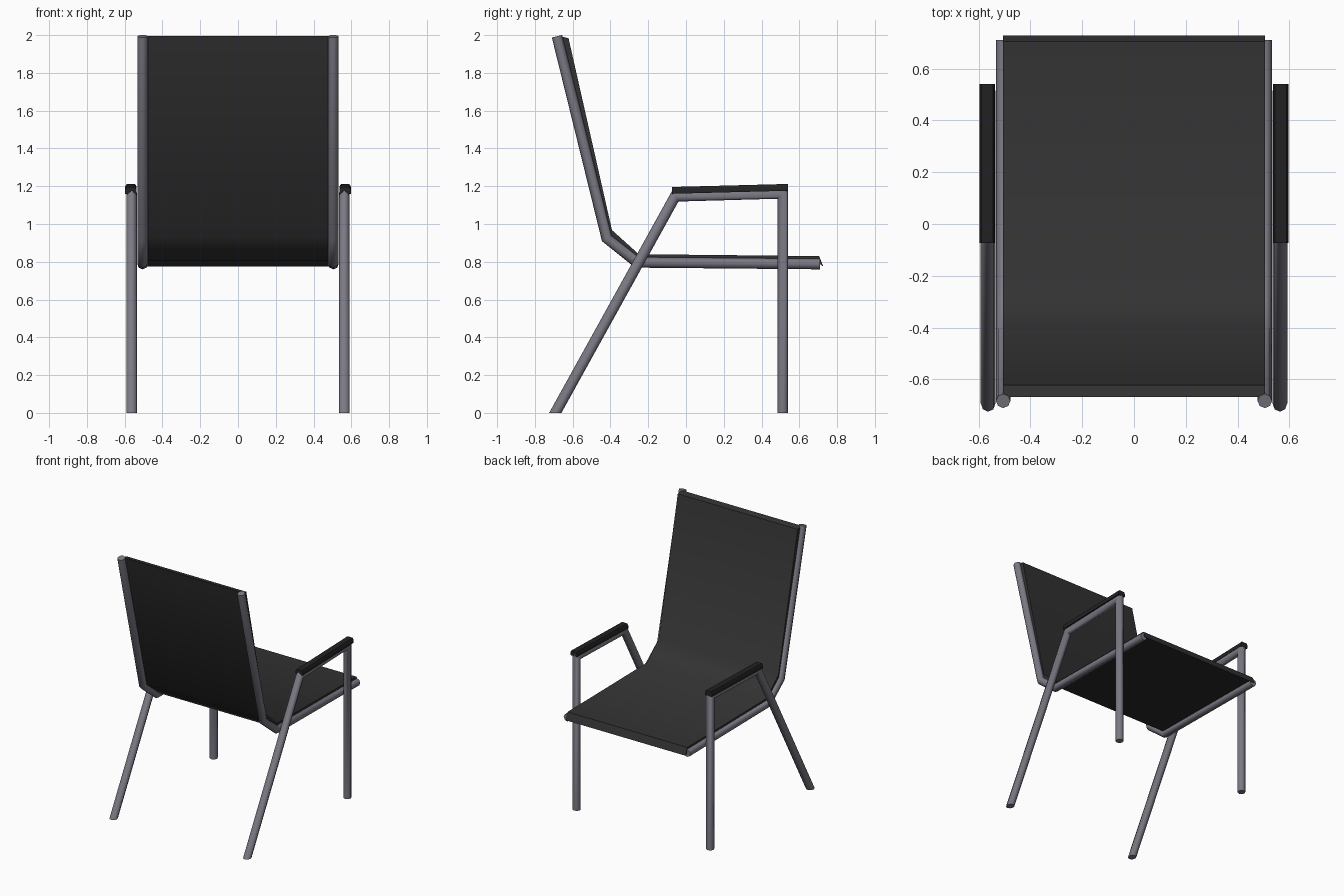
import bpy, bmesh, math
from mathutils import Vector

if "Cube" in bpy.data.objects:
    bpy.data.objects.remove(bpy.data.objects["Cube"])


def material(name, rgb):
    m = bpy.data.materials.new(name)
    m.diffuse_color = (*rgb, 1)
    m.use_nodes = True
    m.node_tree.nodes["Principled BSDF"].inputs["Base Color"].default_value = m.diffuse_color
    return m


METAL = material("grey metal", (0.20, 0.19, 0.23))
FABRIC = material("charcoal fabric", (0.032, 0.032, 0.032))
PAD = material("black armrest", (0.016, 0.016, 0.016))


def finish(name, bm, mat, angle):
    bmesh.ops.recalc_face_normals(bm, faces=bm.faces)
    me = bpy.data.meshes.new(name)
    bm.to_mesh(me)
    bm.free()
    me.materials.append(mat)
    ob = bpy.data.objects.new(name, me)
    bpy.context.collection.objects.link(ob)
    bpy.ops.object.select_all(action='DESELECT')
    ob.select_set(True)
    bpy.context.view_layer.objects.active = ob
    bpy.ops.object.shade_smooth_by_angle(angle=math.radians(angle))
    return ob


def tube(name, x, path, r, flat_ends=False, sides=8):
    """Mitred tube along a (y, z) path lying in the plane at x."""
    pts = [Vector(p) for p in path]
    bm = bmesh.new()
    rings = []
    for i, p in enumerate(pts):
        a = (p - pts[i - 1]).normalized() if i else None
        b = (pts[i + 1] - p).normalized() if i < len(pts) - 1 else None
        d = a or b
        n = Vector((-d.y, d.x))
        if a and b:                       # mitre at the bend
            t = (a + b).normalized()
            m = Vector((-t.y, t.x))
            m = m / m.dot(n)
        elif flat_ends:                   # foot cut level with the floor
            m = Vector((1, 0)) / n.x
        else:
            m = n
        ring = []
        for k in range(sides):
            ang = 2 * math.pi * k / sides
            q = p + m * r * math.cos(ang)
            ring.append(bm.verts.new((x + r * math.sin(ang), q.x, q.y)))
        rings.append(ring)
    for r0, r1 in zip(rings, rings[1:]):
        for k in range(sides):
            j = (k + 1) % sides
            bm.faces.new((r0[k], r0[j], r1[j], r1[k]))
    bm.faces.new(rings[0])
    bm.faces.new(rings[-1])
    return finish(name, bm, METAL, 50)


def extrude_profile(name, profile, x0, x1, mat, angle):
    """Solid from a (y, z) outline spanning x0..x1."""
    bm = bmesh.new()
    a = [bm.verts.new((x0, y, z)) for y, z in profile]
    b = [bm.verts.new((x1, y, z)) for y, z in profile]
    for i in range(len(a)):
        j = (i + 1) % len(a)
        bm.faces.new((a[i], a[j], b[j], b[i]))
    bm.faces.new(a)
    bm.faces.new(b)
    return finish(name, bm, mat, angle)


rail_path = [(0.71, 0.788), (-0.26, 0.797), (-0.42, 0.925), (-0.683, 1.994)]
leg_path = [(0.512, 0), (0.512, 1.163), (-0.057, 1.147), (-0.692, 0)]

for side, s in (("left", -1), ("right", 1)):
    # Seat and back rail, then leg and arm frame
    tube(side + "_seat_rail", s * 0.505, rail_path, 0.028)
    tube(side + "_leg_frame", s * 0.563, leg_path, 0.0285, flat_ends=True)
    # Armrest pad with chamfered top
    bm = bmesh.new()
    section = [(-0.03, 0), (0.03, 0), (0.03, 0.022), (0.022, 0.036),
               (-0.022, 0.036), (-0.03, 0.022)]
    ends = [[bm.verts.new((s * 0.567 + u, y, z + v)) for u, v in section]
            for y, z in ((-0.073, 1.16), (0.54, 1.176))]
    for i in range(6):
        j = (i + 1) % 6
        bm.faces.new((ends[0][i], ends[0][j], ends[1][j], ends[1][i]))
    for e in ends:
        bm.faces.new(e)
    finish(side + "_armrest_pad", bm, PAD, 30)

# One-piece sling with a drooping front lip
sling = [(0.705, 0.830), (0.727, 0.775), (0.695, 0.797), (-0.255, 0.807),
         (-0.409, 0.932), (-0.668, 1.994), (-0.622, 1.984), (-0.392, 0.968),
         (-0.25, 0.840)]
extrude_profile("sling_seat", sling, -0.505, 0.505, FABRIC, 50)
